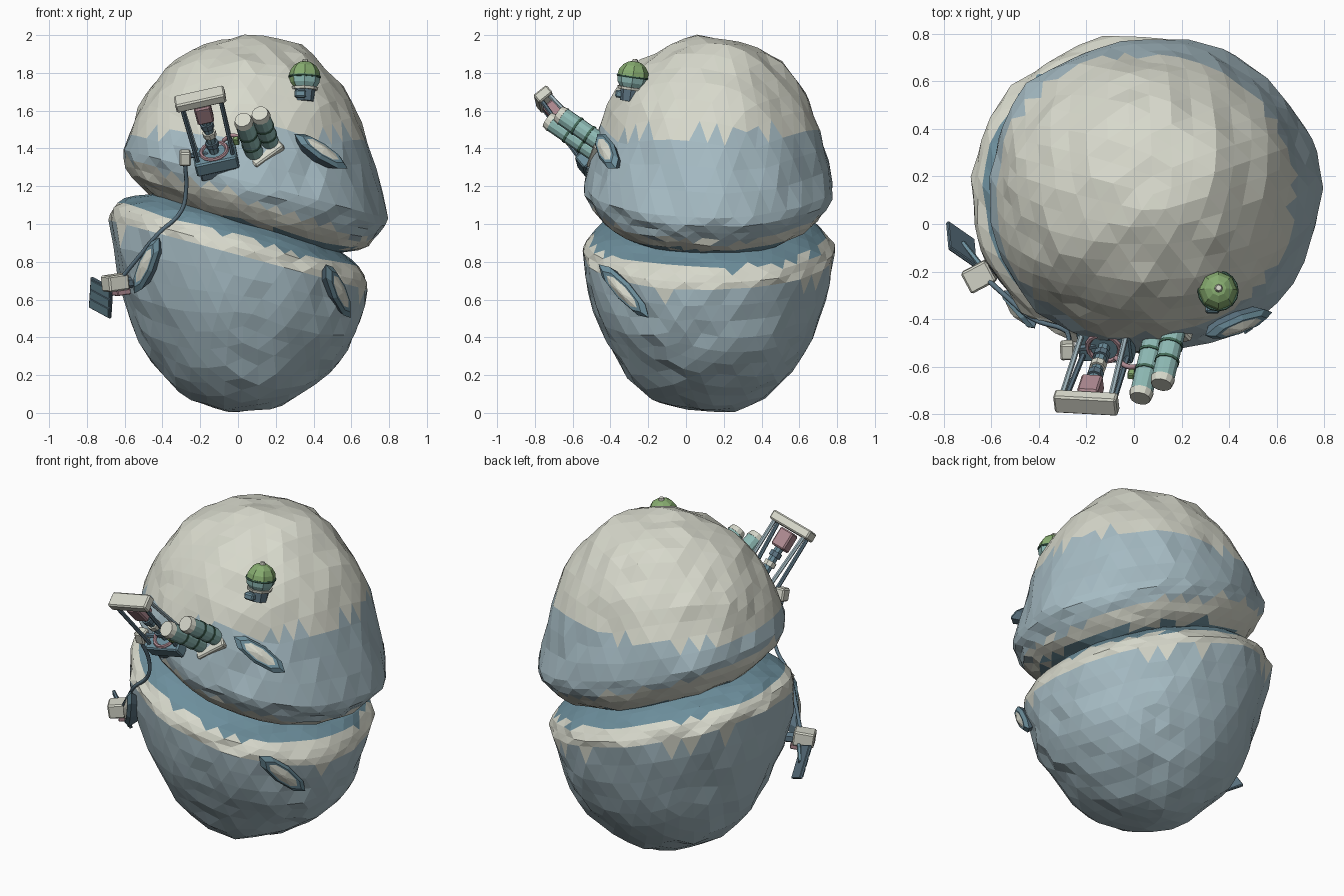
import bpy, bmesh, random
from mathutils import Matrix, Vector, noise

cube = bpy.data.objects.get("Cube")
if cube:
    bpy.data.objects.remove(cube, do_unlink=True)
random.seed(4)


def material(name, *rgb):
    m = bpy.data.materials.new(name)
    m.use_nodes = True
    m.diffuse_color = (*rgb, 1)
    m.node_tree.nodes["Principled BSDF"].inputs["Base Color"].default_value = (*rgb, 1)
    return m


CREAM = material("cream", .68, .69, .60)
PALE = material("pale blue", .38, .50, .55)
DEEP = material("deep blue", .15, .27, .33)
SLATE = material("slate", .11, .18, .23)
TEAL = material("teal", .27, .49, .46)
PINK = material("dusty pink", .42, .25, .28)
GREEN = material("green", .24, .41, .16)
DARK = material("dark green", .06, .15, .10)


def finish(name, bm, *mats):
    mesh = bpy.data.meshes.new(name)
    bm.to_mesh(mesh)
    bm.free()
    for m in mats:
        mesh.materials.append(m)
    ob = bpy.data.objects.new(name, mesh)
    bpy.context.collection.objects.link(ob)
    return ob


def frame(origin, up, side):
    """Placement with z along up and x near side."""
    z = Vector(up).normalized()
    x = Vector(side)
    x = (x - z * x.dot(z)).normalized()
    m = Matrix((x, z.cross(x), z)).transposed().to_4x4()
    m.translation = Vector(origin)
    return m


def box(name, at, loc, size, mat, bevel=.008):
    bm = bmesh.new()
    bmesh.ops.create_cube(bm, size=1)
    bm.transform(at @ Matrix.Translation(loc) @ Matrix.Diagonal((*size, 1)))
    ob = finish(name, bm, mat)
    if bevel:
        mod = ob.modifiers.new("bevel", "BEVEL")
        mod.width, mod.segments = bevel, 1


def tube(name, at, z0, z1, r, mat, r2=None, sides=12, stretch=1):
    bm = bmesh.new()
    bmesh.ops.create_cone(bm, cap_ends=True, segments=sides, radius1=r,
                          radius2=r if r2 is None else r2, depth=z1 - z0)
    bm.transform(at @ Matrix.Translation((0, 0, (z0 + z1) / 2)) @ Matrix.Diagonal((stretch, 1, 1, 1)))
    finish(name, bm, mat)


def strut(name, a, b, r, mat, sides=6):
    d = Vector(b) - Vector(a)
    tube(name, frame(a, d, (.3, .9, .1)), 0, d.length, r, mat, sides=sides)


def hose(name, points, r, mat):
    cu = bpy.data.curves.new(name, "CURVE")
    cu.dimensions = "3D"
    cu.bevel_depth, cu.bevel_resolution, cu.resolution_u = r, 1, 5
    sp = cu.splines.new("BEZIER")
    sp.bezier_points.add(len(points) - 1)
    for bp, p in zip(sp.bezier_points, points):
        bp.co = p
        bp.handle_left_type = bp.handle_right_type = "AUTO"
    cu.materials.append(mat)
    ob = bpy.data.objects.new(name, cu)
    bpy.context.collection.objects.link(ob)


def ring(name, at, z, major, minor, mat):
    bpy.ops.mesh.primitive_torus_add(major_segments=16, minor_segments=6,
                                     major_radius=major, minor_radius=minor)
    ob = bpy.context.object
    ob.name = ob.data.name = name
    ob.matrix_world = at @ Matrix.Translation((0, 0, z))
    ob.data.materials.append(mat)


# Two faceted rock lobes, each an uneven ellipsoid on a tilted equator
def lobe(name, centre, rx, ry, above, below, tilt, upper):
    bm = bmesh.new()
    bmesh.ops.create_icosphere(bm, subdivisions=4, radius=1)
    bm.transform(Matrix.Rotation(.35, 4, "Z"))
    spot = [f.calc_center_median() for f in bm.faces]
    for v in bm.verts:
        x, y, t = v.co
        far = max(t, 0) if upper else max(-t, 0)
        narrow = 1 - (.22 if upper else .13) * far * (1 - far)
        bump = 1 + .035 * noise.noise(v.co * 2.6 + Vector((3, 1, 7 if upper else 2)))
        bump += .028 * noise.noise(v.co * 6.3)
        rise = t * (above if t > 0 else below) - tilt * x * rx * (1 - far)
        v.co = Vector(centre) + Vector((x * rx * narrow, y * ry * narrow, rise)) * bump
    for f, p in zip(bm.faces, spot):
        z = f.calc_center_median().z
        t = p.z + random.uniform(-.05, .05)
        if upper:
            cream = z > 1.48 or -.62 < t < -.29 - .16 * p.x
            f.material_index = 0 if cream else 2 if t <= -.62 else 1
        else:
            f.material_index = 2 if t > .36 else 0 if t > -.02 else 1
    finish(name, bm, CREAM, PALE, DEEP)


lobe("upper_rock", (.08, .125, 1.215), .70, .665, .785, .34, .26, True)
lobe("lower_rock", (.005, .12, .835), .69, .665, .27, .835, .27, False)


# Long leaf-shaped pads set on the rock
def pad(name, centre, along, out, length):
    at = frame(centre, out, along)
    s = length / .11
    tube(name + "_rim", at, -.06, 0, .035, SLATE, .055, 8, s)
    tube(name + "_lip", at, 0, .02, .055, DEEP, .042, 8, s)
    tube(name + "_face", at, .02, .035, .033, CREAM, .006, 8, s)


pad("upper_pad", (.44, -.42, 1.385), (.30, .09, -.18), (.55, -.65, .5), .35)
pad("lower_left_pad", (.53, -.33, .645), (.14, .28, -.30), (.8, -.55, -.15), .41)
pad("lower_right_pad", (-.485, -.36, .78), (.14, -.15, .30), (-.75, -.65, 0), .36)

# Domed lamp
lamp = frame((.35, -.295, 1.68), (.03, .14, 1), (1, 0, 0))
tube("lamp_base", lamp, -.03, .035, .05, SLATE, .058, 8)
tube("lamp_collar", lamp, .03, .045, .07, CREAM, .074, 8)
box("lamp_foot", lamp, (-.02, -.06, .0), (.06, .04, .04), DEEP)
bm = bmesh.new()
bmesh.ops.create_uvsphere(bm, u_segments=8, v_segments=8, radius=1)
for f in bm.faces:
    p = f.calc_center_median()
    f.material_index = int(p.z < 0 and p.x > -.5)
bm.transform(lamp @ Matrix.Translation((0, 0, .10)) @ Matrix.Diagonal((.084, .084, .085, 1)))
finish("lamp_dome", bm, GREEN, TEAL)
ring("lamp_band", lamp, .10, .081, .006, DARK)
tube("lamp_tip", lamp, .175, .195, .02, CREAM, .012, 8)

# Drill rig leaning out of the front
rig = frame((-.12, -.50, 1.36), (-.08, -.25, .30), (.97, 0, .15))
box("rig_base", rig, (0, 0, -.01), (.23, .17, .08), DEEP)
box("rig_foot", rig, (0, 0, -.06), (.20, .14, .08), SLATE)
ring("rig_ring", rig, .035, .07, .011, PINK)
tube("rig_column", rig, .03, .27, .026, DEEP, sides=8)
for z in (.07, .14, .20):
    tube("rig_collar", rig, z, z + .03, .036, CREAM if z == .14 else SLATE, sides=8)
box("rig_motor", rig, (0, 0, .31), (.09, .08, .11), PINK)
box("rig_head", rig, (0, 0, .40), (.27, .09, .055), CREAM)
for sx in (-1, 1):
    for sy in (-1, 1):
        strut("rig_leg", rig @ Vector((sx * .095, sy * .05, .02)),
              rig @ Vector((sx * .105, sy * .025, .39)), .012, SLATE if sy < 0 else PALE)

# Pair of canisters on a pallet
pallet = frame((.135, -.46, 1.39), (-.05, -.21, .145), (.10, .05, .05))
box("pallet", pallet, (0, 0, -.005), (.19, .13, .05), CREAM)
box("pallet_foot", pallet, (0, 0, -.06), (.13, .09, .08), SLATE)
for x, length in ((-.05, .30), (.052, .255)):
    can = pallet @ Matrix.Translation((x, .01, 0))
    tube("canister", can, .02, length, .049, TEAL)
    tube("canister_cap", can, length, length + .032, .052, CREAM, .044)
    for part in (.3, .62):
        tube("canister_band", can, length * part, length * part + .013, .053, DARK)

# Feed pipe with its valve
hose("feed_pipe", [rig @ Vector((.06, 0, .09)), (-.02, -.60, 1.47), pallet @ Vector((-.06, -.02, .10))], .011, PINK)
box("valve", frame((-.01, -.63, 1.44), (-.08, -.25, .30), (1, 0, 0)), (0, 0, 0), (.03, .03, .04), GREEN, .004)

# Junction box, cable and the relay it feeds
box("junction_box", frame((-.28, -.53, 1.35), (0, -.3, 1), (1, 0, .1)), (0, 0, 0), (.06, .07, .075), CREAM)
strut("junction_arm", (-.27, -.53, 1.36), (-.16, -.51, 1.37), .014, SLATE)
hose("cable", [(-.28, -.54, 1.32), (-.275, -.47, 1.18), (-.30, -.44, 1.07), (-.42, -.40, .95),
               (-.53, -.31, .82), (-.62, -.23, .71)], .011, SLATE)
relay = frame((-.65, -.22, .69), (-.1, -.1, 1), (.85, .45, .1))
box("relay_box", relay, (0, 0, 0), (.12, .10, .085), CREAM)
box("relay_strip", relay, (.03, 0, -.055), (.08, .07, .03), PINK, .004)
strut("relay_mount", (-.65, -.22, .68), (-.5, -.12, .70), .03, SLATE)

# Tilted collector panel with slats
panel = frame((-.725, -.085, .61), (-.66, -.64, -.40), (.01, -.11, .16))
box("panel", panel, (0, 0, 0), (.195, .15, .018), SLATE, .004)
for i in (-1, 0, 1):
    box("panel_slat", panel, (i * .06, 0, .01), (.048, .13, .008), DEEP, 0)
strut("panel_arm", (-.64, -.18, .67), (-.72, -.08, .61), .013, DEEP)
